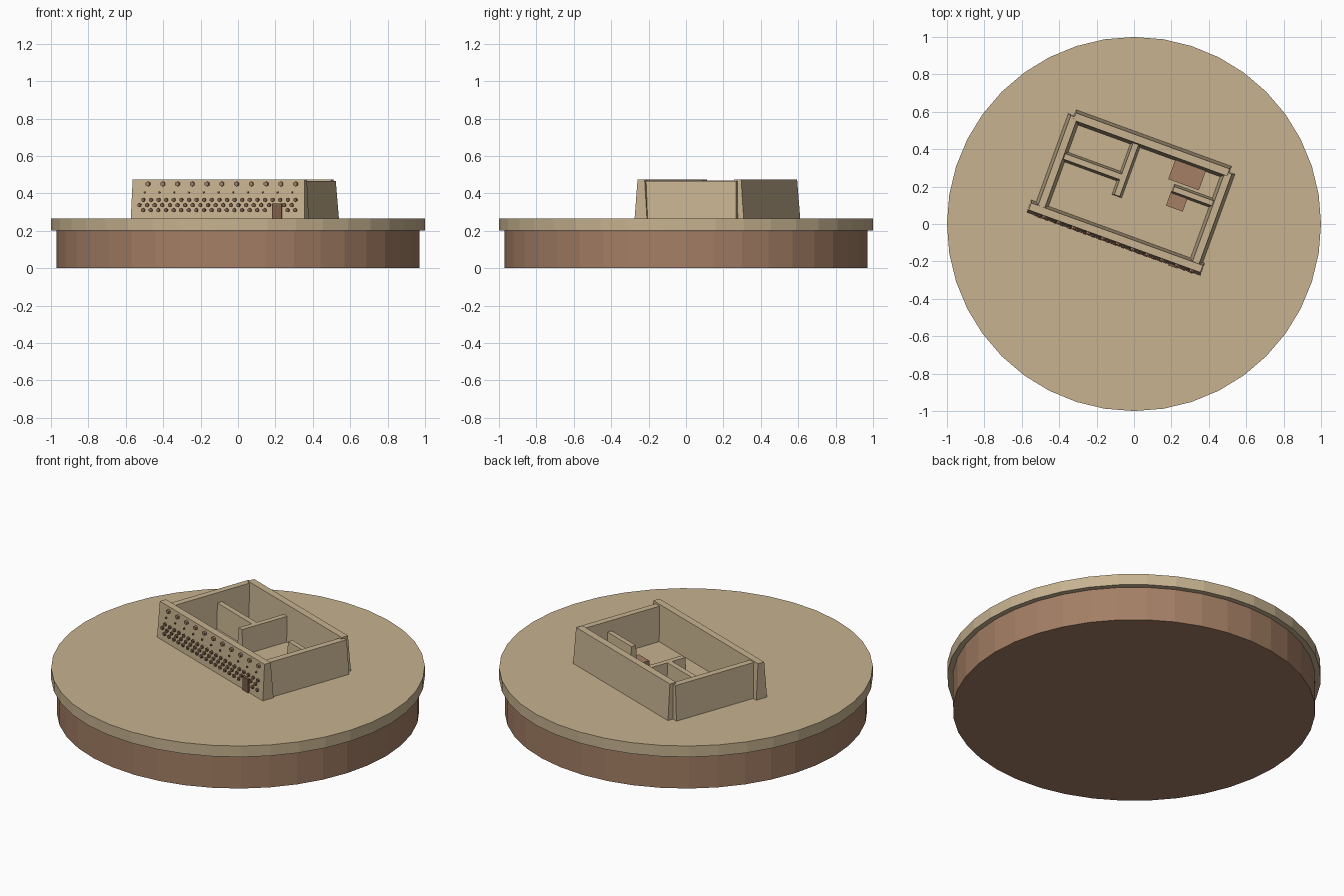
import bpy
from math import radians, pi
from mathutils import Matrix

if "Cube" in bpy.data.objects:
    bpy.data.objects.remove(bpy.data.objects["Cube"], do_unlink=True)


def material(name, r, g, b):
    m = bpy.data.materials.new(name)
    m.use_nodes = True
    m.diffuse_color = (r, g, b, 1)
    m.node_tree.nodes["Principled BSDF"].inputs["Base Color"].default_value = (r, g, b, 1)
    return m


TAN = material("sand", 0.57, 0.45, 0.28)
BROWN = material("earth brown", 0.37, 0.21, 0.13)
WOOD = material("dark wood", 0.21, 0.115, 0.07)

GROUND = 0.265
TURN = Matrix.Rotation(radians(-20), 4, "Z")


def finish(name, mat, world=None):
    obj = bpy.context.object
    obj.name = obj.data.name = name
    obj.data.materials.append(mat)
    if world is not None:
        obj.data.transform(world)
    return obj


def disc(name, radius, z0, z1, mat):
    bpy.ops.mesh.primitive_cylinder_add(vertices=40, radius=radius, depth=z1 - z0,
                                        location=(0, 0, (z0 + z1) / 2))
    return finish(name, mat)


def block(name, u, v, height, mat, lean_u=0.0, lean_v=0.0):
    """Box in the turned house frame, with sides leaning inwards."""
    bpy.ops.mesh.primitive_cube_add(size=1)
    obj = finish(name, mat)
    for vert in obj.data.vertices:
        a, b, c = vert.co
        top = c > 0
        vert.co = ((u[0] + u[1]) / 2 + a * (u[1] - u[0] - 2 * lean_u * top),
                   (v[0] + v[1]) / 2 + b * (v[1] - v[0] - 2 * lean_v * top),
                   GROUND + height * top)
    obj.data.transform(TURN)
    return obj


# Round base and ground plate
disc("base", 0.97, 0, 0.2, BROWN)
disc("ground_plate", 1.0, 0.2, GROUND, TAN)

# Outer walls, battered on both faces
block("front_wall", (-0.56, 0.427), (-0.137, -0.067), 0.21, TAN, 0.005, 0.015)
block("back_wall", (-0.50, 0.385), (0.395, 0.468), 0.21, TAN, 0.005, 0.016)
block("right_wall", (-0.532, -0.462), (-0.09, 0.435), 0.203, TAN, 0.016, 0.005)
block("left_wall", (0.346, 0.416), (-0.09, 0.435), 0.2, TAN, 0.016, 0.005)

# Low inner partitions
block("long_partition", (-0.48, -0.13), (0.185, 0.24), 0.145, TAN, 0, 0.012)
block("cross_partition", (-0.165, -0.11), (0.108, 0.41), 0.145, TAN, 0.012, 0.004)
block("short_partition", (0.13, 0.37), (0.222, 0.274), 0.14, TAN, 0.004, 0.012)

# Furnishings on the floor
block("large_platform", (0.09, 0.264), (0.288, 0.41), 0.04, BROWN)
block("small_platform", (0.127, 0.222), (0.151, 0.235), 0.03, BROWN)

# Door on the front wall
block("door", (0.247, 0.3), (-0.145, -0.12), 0.08, WOOD)


# Pegs and beam ends across the front wall
def peg_row(name, first, last, count, z, radius, length, mat):
    face_v = -0.137 + 0.015 * (z - GROUND) / 0.21
    for i in range(count):
        u = first + (last - first) * i / (count - 1)
        if z < 0.35 and abs(u - 0.273) < 0.035:
            continue
        bpy.ops.mesh.primitive_cylinder_add(vertices=6, radius=radius, depth=length)
        place = Matrix.Translation((u, face_v, z)) @ Matrix.Rotation(pi / 2, 4, "X")
        finish(f"{name}_{i + 1}", mat, TURN @ place)


peg_row("beam_end", -0.465, 0.375, 11, 0.45, 0.013, 0.024, BROWN)
peg_row("small_peg", -0.485, 0.355, 11, 0.405, 0.006, 0.014, WOOD)
peg_row("upper_peg", -0.49, 0.375, 21, 0.365, 0.011, 0.018, WOOD)
peg_row("middle_peg", -0.512, 0.355, 21, 0.337, 0.011, 0.018, WOOD)
peg_row("lower_peg", -0.49, 0.375, 21, 0.31, 0.011, 0.018, WOOD)
